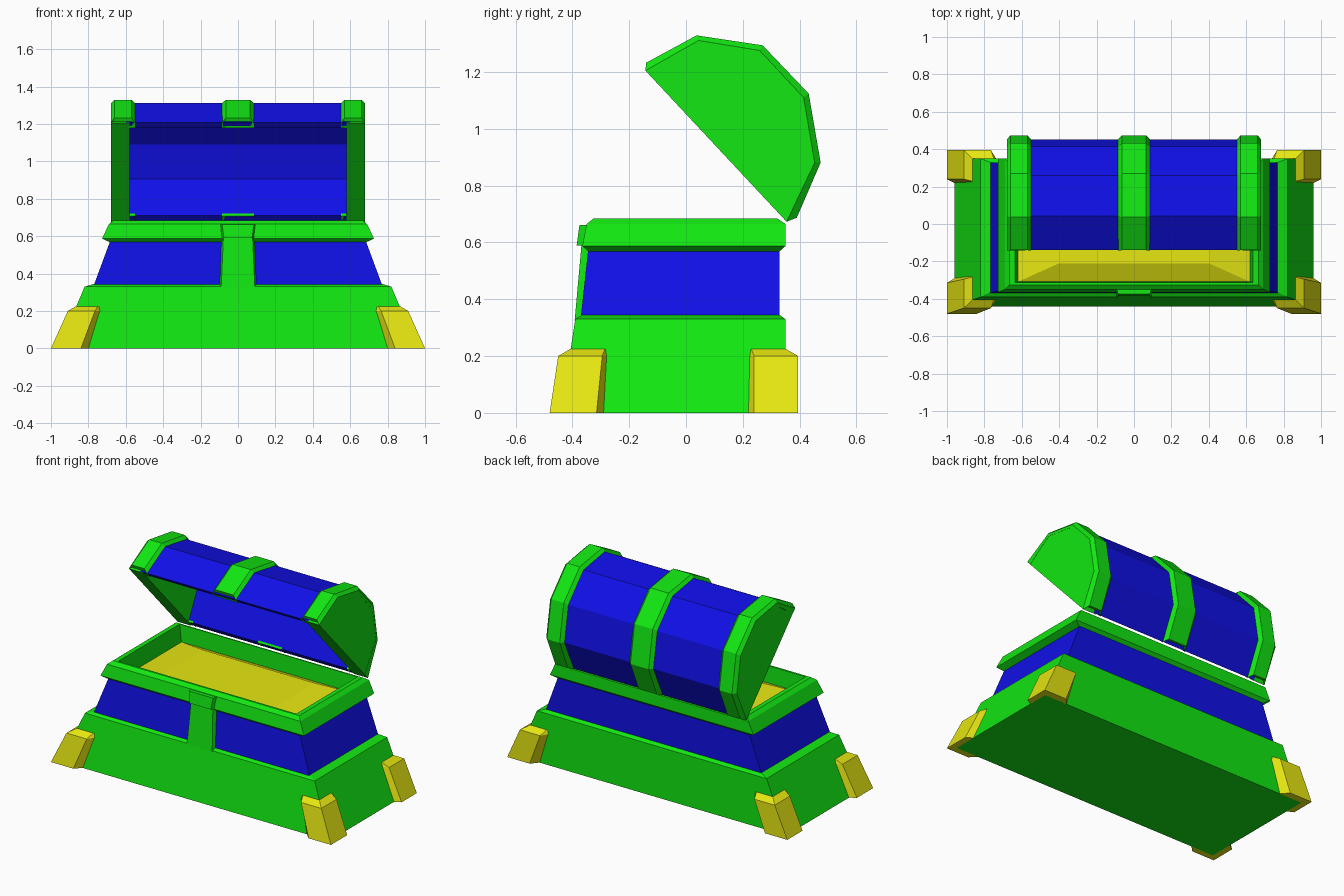
import bpy
import bmesh

cube = bpy.data.objects.get("Cube")
if cube:
    bpy.data.objects.remove(cube, do_unlink=True)


def material(name, colour):
    m = bpy.data.materials.new(name)
    m.use_nodes = True
    m.diffuse_color = (*colour, 1)
    m.node_tree.nodes["Principled BSDF"].inputs["Base Color"].default_value = (*colour, 1)
    return m


GREEN = material("green", (0.006, 0.8, 0.006))
BLUE = material("blue", (0.005, 0.005, 0.8))
GOLD = material("gold", (0.8, 0.8, 0.006))


def loft(name, sections, mat, closed=True):
    """Bridge equal-sized loops of points; cap the ends when closed."""
    bm = bmesh.new()
    loops = [[bm.verts.new(p) for p in s] for s in sections]
    n = len(loops[0])
    for a, b in zip(loops, loops[1:]):
        for i in range(n):
            j = (i + 1) % n
            bm.faces.new((a[i], a[j], b[j], b[i]))
    if closed:
        bm.faces.new(loops[0][::-1])
        bm.faces.new(loops[-1])
    bmesh.ops.recalc_face_normals(bm, faces=bm.faces)
    mesh = bpy.data.meshes.new(name)
    bm.to_mesh(mesh)
    bm.free()
    mesh.materials.append(mat)
    obj = bpy.data.objects.new(name, mesh)
    bpy.context.collection.objects.link(obj)
    return obj


def rect(x, front, back, z):
    return [(-x, front, z), (x, front, z), (x, back, z), (-x, back, z)]


def across(profile, x):
    return [(x, y, z) for y, z in profile]


# Chest body: flared base, blue walls, rim with an open top
loft("base", [rect(0.96, -0.44, 0.35, 0), rect(0.82, -0.39, 0.35, 0.33),
              rect(0.77, -0.365, 0.33, 0.345)], GREEN)
loft("walls", [rect(0.77, -0.37, 0.33, 0.34), rect(0.685, -0.345, 0.33, 0.57)], BLUE)
rim = [rect(0.68, -0.34, 0.325, 0.565), rect(0.727, -0.365, 0.35, 0.587),
       rect(0.69, -0.35, 0.35, 0.665), rect(0.665, -0.325, 0.32, 0.685),
       rect(0.635, -0.312, 0.312, 0.685), rect(0.617, -0.307, 0.307, 0.56)]
loft("rim", rim + [rim[0]], GREEN, closed=False)

# Treasure heap inside
loft("treasure", [rect(0.62, -0.309, 0.309, 0.55), rect(0.62, -0.309, 0.309, 0.575),
                  rect(0.4, -0.21, 0.21, 0.62)], GOLD)


# Front strap and latch, with bevelled sides
def plate(w, front, back, z):
    return [(-w, front, z), (w, front, z), (w + 0.015, back, z), (-w - 0.015, back, z)]


loft("front_strap", [plate(0.09, -0.392, -0.35, 0.325),
                     plate(0.078, -0.368, -0.33, 0.592)], GREEN)
loft("latch", [plate(0.075, -0.385, -0.355, 0.59),
               plate(0.085, -0.375, -0.33, 0.662)], GREEN)


# Corner feet wrapped around the base
def foot_section(sx, back, z, xo, xi, xw, xb, y):
    """Outer x, front-face inner x, wing x, base surface x, and y positions."""
    yo, yb, yi, yw = y
    pts = [(xo, yo), (xi, yo), (xw, yb), (xb, yb), (xb, yw), (xo, yi)]
    return [(sx * px, py, z) for px, py in pts]


FRONT_Y = [(-0.48, -0.44, -0.315, -0.29), (-0.45, -0.405, -0.295, -0.275),
           (-0.408, -0.395, -0.285, -0.275)]
BACK_Y = [(0.395, 0.35, 0.24, 0.22), (0.395, 0.345, 0.24, 0.22),
          (0.352, 0.34, 0.23, 0.22)]
for side, sx in (("left", 1), ("right", -1)):
    for end, ys in (("front", FRONT_Y), ("back", BACK_Y)):
        loft(f"{end}_{side}_foot", [
            foot_section(sx, end, 0, 1.0, 0.84, 0.80, 0.96, ys[0]),
            foot_section(sx, end, 0.2, 0.91, 0.765, 0.735, 0.865, ys[1]),
            foot_section(sx, end, 0.225, 0.867, 0.75, 0.735, 0.855, ys[2])], GOLD)

# Open lid: profiles in (y, z), from the front edge over to the hinge
SHELL = [(-0.143, 1.205), (0.044, 1.311), (0.259, 1.276),
         (0.414, 1.11), (0.453, 0.881), (0.354, 0.673)]
RAISED = [(-0.14, 1.233), (0.037, 1.329), (0.27, 1.294),
          (0.432, 1.124), (0.474, 0.881), (0.39, 0.687)]
INSIDE = [(-0.117, 1.178), (0.05, 1.275), (0.245, 1.245),
          (0.385, 1.09), (0.42, 0.905), (0.322, 0.708)]


def lifted(profile):
    """Pull both lid edges slightly up from the opening plane."""
    ends = [(y + 0.003, z + 0.003) for y, z in (profile[0], profile[-1])]
    return [ends[0]] + profile[1:-1] + [ends[1]]


shell = lifted(SHELL) + lifted(INSIDE)[::-1]
loft("lid_shell", [across(shell, -0.6), across(shell, 0.6)], BLUE)

# Raised bands over the lid, sunk into the shell's thickness
middle = [((a + c) / 2, (b + d) / 2) for (a, b), (c, d) in zip(SHELL, INSIDE)]
core = ([INSIDE[0]] + middle[1:-1] + [INSIDE[-1]])[::-1]


def band(name, x0, x1):
    loft(name, [across(SHELL + core, x0), across(RAISED + core, x0 + 0.02),
                across(RAISED + core, x1 - 0.02), across(SHELL + core, x1)], GREEN)


band("lid_middle_band", -0.085, 0.085)
band("lid_left_band", 0.55, 0.68)
band("lid_right_band", -0.68, -0.55)

# Solid ends closing the lid
for side, sx in (("left", 1), ("right", -1)):
    loft(f"lid_{side}_end", [across(SHELL, sx * 0.58), across(SHELL, sx * 0.679)], GREEN)
